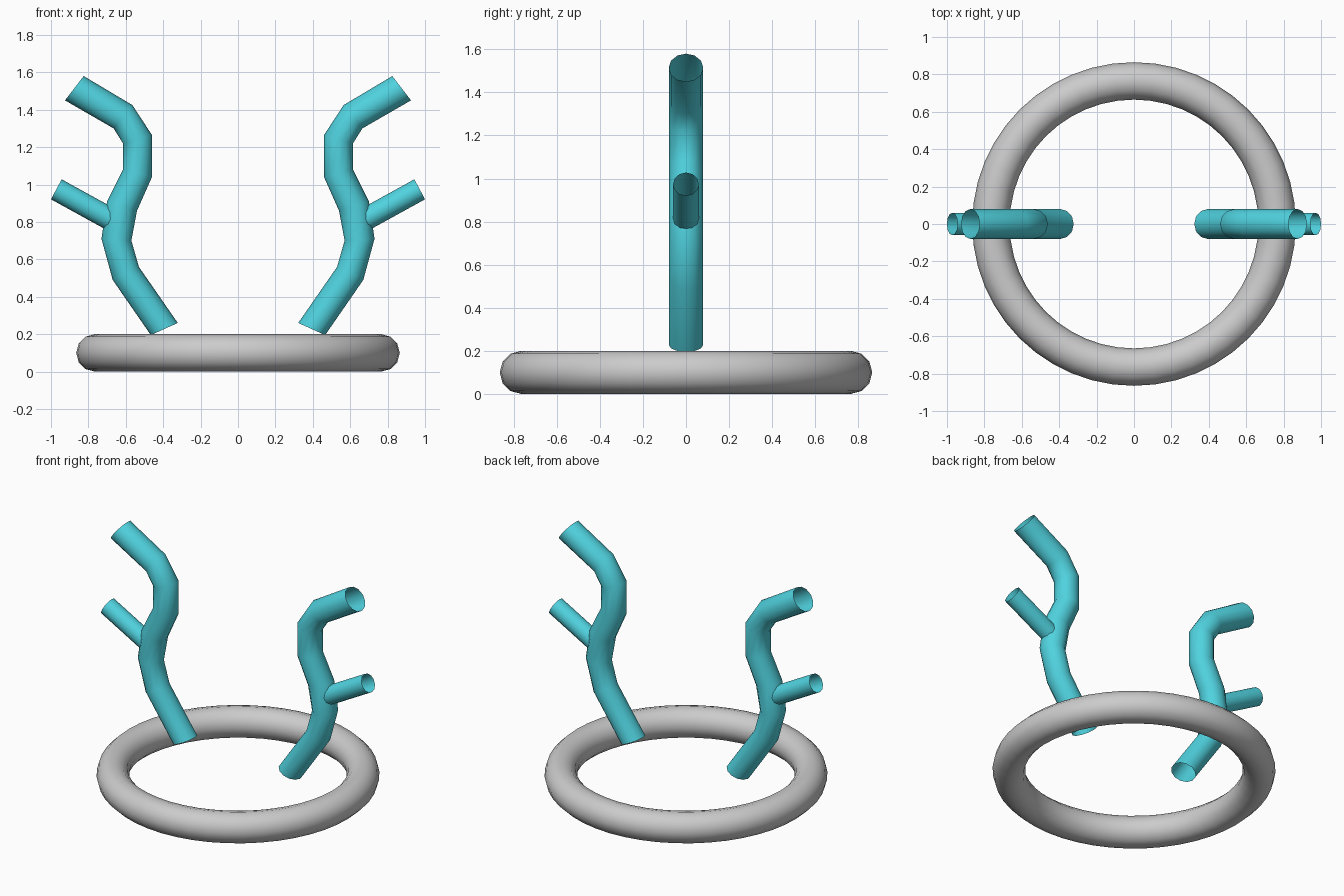
import bpy, bmesh
from math import cos, sin, tau

if "Cube" in bpy.data.objects:
    bpy.data.objects.remove(bpy.data.objects["Cube"])

teal = bpy.data.materials.new("teal")
teal.diffuse_color = (0.08, 0.65, 0.74, 1)
teal.use_nodes = True
teal.node_tree.nodes["Principled BSDF"].inputs["Base Color"].default_value = teal.diffuse_color


def tube(name, pairs, radius, side, sides=12):
    """Open tube in the XZ plane; each pair is (inner x, z, outer x, z) of one ring."""
    bm = bmesh.new()
    rings = []
    for xa, za, xb, zb in pairs:
        ring = []
        for i in range(sides):
            c, s = cos(tau * i / sides), sin(tau * i / sides)
            x = (xa + xb) / 2 + c * (xb - xa) / 2
            z = (za + zb) / 2 + c * (zb - za) / 2
            ring.append(bm.verts.new((side * x, s * radius, z)))
        rings.append(ring)
    for a, b in zip(rings, rings[1:]):
        for i in range(sides):
            j = (i + 1) % sides
            face = [a[i], a[j], b[j], b[i]]
            bm.faces.new(face if side > 0 else face[::-1])
    for f in bm.faces:
        f.smooth = True
    mesh = bpy.data.meshes.new(name)
    bm.to_mesh(mesh)
    bm.free()
    mesh.materials.append(teal)
    ob = bpy.data.objects.new(name, mesh)
    bpy.context.collection.objects.link(ob)


# Headband ring
bpy.ops.mesh.primitive_torus_add(major_radius=0.765, minor_radius=0.1,
                                 major_segments=48, minor_segments=12,
                                 location=(0, 0, 0.1))
bpy.context.object.name = "headband"
bpy.ops.object.shade_smooth()

# Antler stem: left and right edges of the bent tube
stem = [(0.322, 0.26, 0.466, 0.195), (0.53, 0.56, 0.67, 0.49),
        (0.57, 0.70, 0.73, 0.71), (0.54, 0.86, 0.70, 0.91),
        (0.46, 1.04, 0.615, 1.08), (0.46, 1.265, 0.615, 1.22),
        (0.565, 1.425, 0.665, 1.30), (0.825, 1.58, 0.925, 1.45)]
# Side tine, rooted inside the stem
tine = [(0.62, 0.85, 0.677, 0.743), (0.943, 1.028, 1.0, 0.921)]

for side, label in ((1, "right"), (-1, "left")):
    tube(label + "_antler_stem", stem, 0.08, side)
    tube(label + "_antler_tine", tine, 0.06, side)
